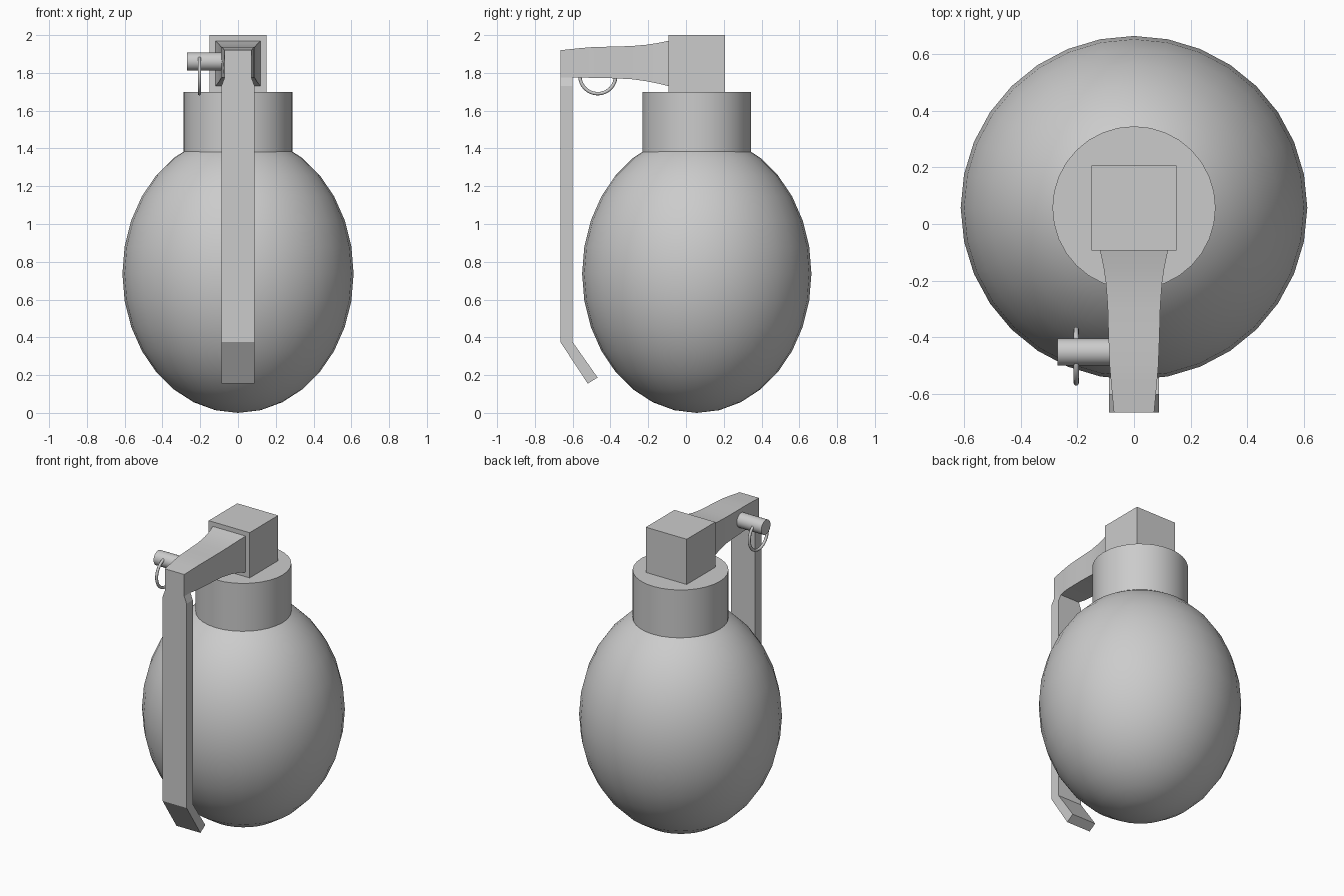
import bpy, bmesh, math

if "Cube" in bpy.data.objects:
    bpy.data.objects.remove(bpy.data.objects["Cube"])

CY = 0.057  # y of the body axis


def finish(name, angle=None):
    ob = bpy.context.object
    ob.name = name
    if angle:
        bpy.ops.object.shade_smooth_by_angle(angle=math.radians(angle))
    return ob


def loft(name, sections, angle):
    """Rectangular tube: each section is (outer y,z), (inner y,z), half width."""
    bm = bmesh.new()
    rings = []
    for (oy, oz), (iy, iz), w in sections:
        rings.append([bm.verts.new(p) for p in
                      ((-w, oy, oz), (w, oy, oz), (w, iy, iz), (-w, iy, iz))])
    for a, b in zip(rings, rings[1:]):
        for i in range(4):
            j = (i + 1) % 4
            bm.faces.new((a[i], a[j], b[j], b[i]))
    bm.faces.new(rings[0])
    bm.faces.new(rings[-1][::-1])
    bmesh.ops.remove_doubles(bm, verts=bm.verts, dist=1e-5)
    bmesh.ops.recalc_face_normals(bm, faces=bm.faces)
    mesh = bpy.data.meshes.new(name)
    bm.to_mesh(mesh)
    bm.free()
    ob = bpy.data.objects.new(name, mesh)
    bpy.context.collection.objects.link(ob)
    bpy.ops.object.select_all(action='DESELECT')
    bpy.context.view_layer.objects.active = ob
    ob.select_set(True)
    return finish(name, angle)


# Egg-shaped body
bpy.ops.mesh.primitive_uv_sphere_add(segments=32, ring_count=16, radius=1,
                                     location=(0, CY, 0.737))
bpy.context.object.scale = (0.612, 0.607, 0.737)
finish("body", 40)

# Collar on top of the body
bpy.ops.mesh.primitive_cylinder_add(vertices=32, radius=0.288, depth=0.33,
                                    location=(0, CY, 1.535))
finish("collar", 30)

# Square head block
bpy.ops.mesh.primitive_cube_add(size=0.30, location=(0, CY, 1.85))
finish("head_block")

# Lever: flared arm, then a long strip with a kicked-in tip
loft("lever", [
    ((-0.093, 1.970), (-0.093, 1.730), 0.120),
    ((-0.15, 1.958), (-0.15, 1.744), 0.108),
    ((-0.21, 1.949), (-0.21, 1.756), 0.099),
    ((-0.29, 1.942), (-0.29, 1.767), 0.093),
    ((-0.40, 1.939), (-0.40, 1.772), 0.090),
    ((-0.50, 1.936), (-0.50, 1.774), 0.086),
    ((-0.56, 1.931), (-0.56, 1.775), 0.081),
    ((-0.665, 1.920), (-0.60, 1.775), 0.071),
    ((-0.665, 1.775), (-0.60, 1.775), 0.071),
    ((-0.665, 1.730), (-0.60, 1.730), 0.088),
    ((-0.665, 0.375), (-0.60, 0.375), 0.088),
    ((-0.520, 0.155), (-0.468, 0.187), 0.088),
], 20)

# Safety pin through the arm
bpy.ops.mesh.primitive_cylinder_add(vertices=32, radius=0.048, depth=0.21,
                                    location=(-0.165, -0.452, 1.86),
                                    rotation=(0, math.pi / 2, 0))
finish("pin", 30)

# Pull ring hanging from the pin
bpy.ops.mesh.primitive_torus_add(major_segments=48, minor_segments=12,
                                 major_radius=0.095, minor_radius=0.009,
                                 location=(-0.204, -0.467, 1.785),
                                 rotation=(0, math.pi / 2, 0))
finish("pull_ring", 60)
